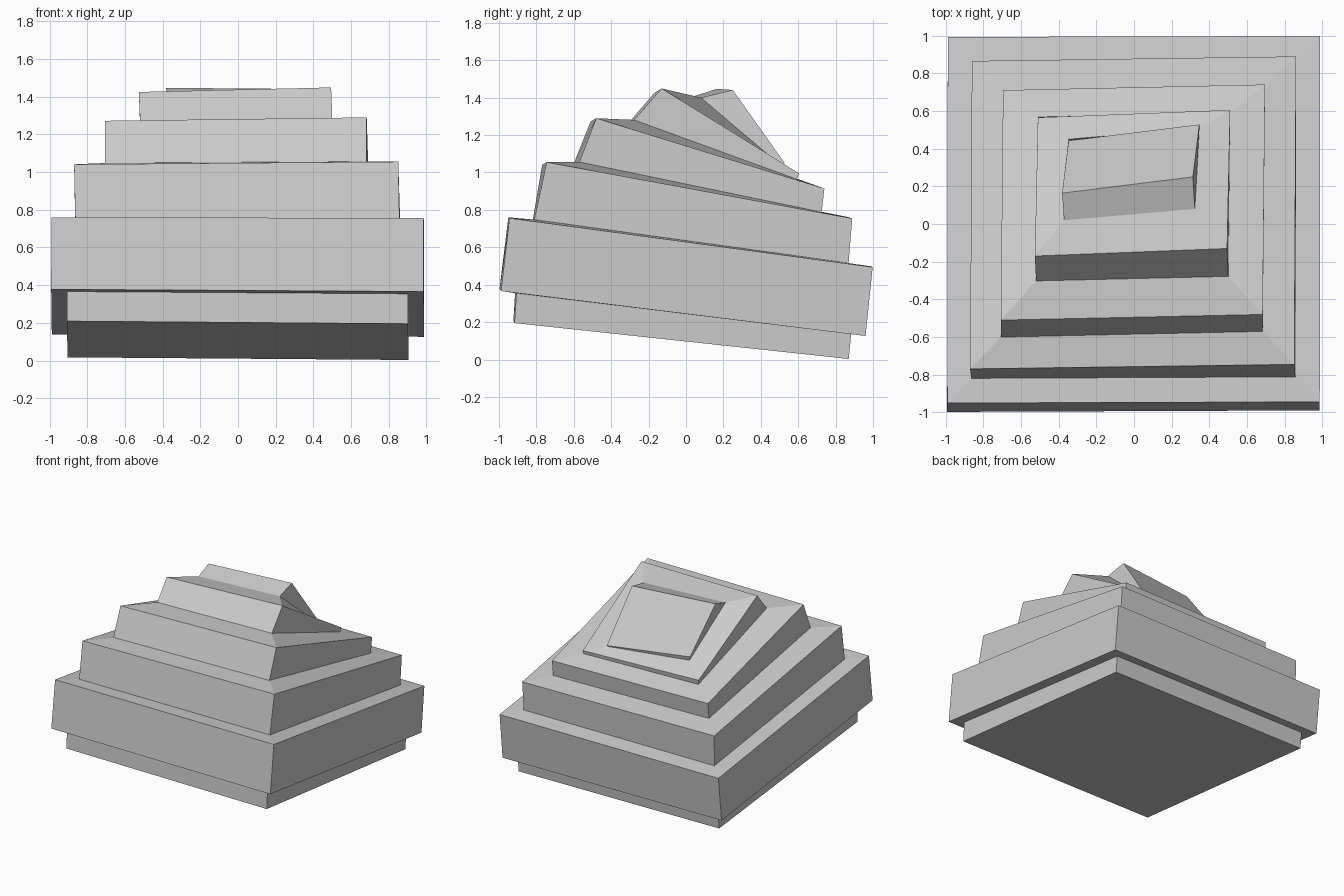
import bpy
import bmesh

# Tilted rings, bottom to top:
# half width, front y, front z, back y, back z, y skew, front z skew, back z skew
RINGS = [
    (0.905, -0.920, 0.202, 0.867, 0.010, 0.003, -0.007, -0.007),  # plinth
    (0.905, -0.910, 0.360, 0.880, 0.142, 0.003, -0.006, -0.006),
    (0.988, -0.993, 0.372, 0.956, 0.132, 0.004, -0.006, -0.006),  # large tier
    (0.988, -0.947, 0.758, 0.995, 0.496, 0.003, -0.002, -0.002),
    (0.860, -0.815, 0.748, 0.865, 0.516, 0.004, 0.000, 0.000),    # second tier
    (0.860, -0.757, 1.048, 0.877, 0.758, 0.012, 0.007, -0.004),
    (0.695, -0.585, 1.052, 0.710, 0.792, 0.015, 0.004, -0.004),   # third tier
    (0.695, -0.495, 1.281, 0.725, 0.919, 0.015, 0.009, -0.005),
    (0.510, -0.290, 1.276, 0.580, 0.970, 0.012, 0.005, -0.006),   # fourth tier
    (0.510, -0.150, 1.437, 0.585, 1.002, 0.020, 0.012, -0.007),
    (0.347, 0.050, 1.400, 0.480, 1.060, 0.030, 0.000, -0.025),    # cap
    (0.347, 0.207, 1.444, 0.485, 1.080, 0.043, -0.003, -0.030),
]


def add_ring(bm, half, fy, fz, by, bz, skew, fdz, bdz):
    shift = -0.8 * skew
    return [bm.verts.new(p) for p in (
        (shift - half, fy - skew, fz - fdz),
        (shift + half, fy + skew, fz + fdz),
        (half, by + skew, bz + bdz),
        (-half, by - skew, bz - bdz))]


# Stepped body: join successive rings, then close bottom and top
bm = bmesh.new()
rings = [add_ring(bm, *r) for r in RINGS]
for low, high in zip(rings, rings[1:]):
    for i in range(4):
        j = (i + 1) % 4
        bm.faces.new((low[i], low[j], high[j], high[i]))
bm.faces.new(rings[0][::-1])
bm.faces.new(rings[-1])
bmesh.ops.recalc_face_normals(bm, faces=bm.faces)

mesh = bpy.data.meshes.new("stepped_pyramid")
bm.to_mesh(mesh)
bm.free()
pyramid = bpy.data.objects.new("stepped_pyramid", mesh)
bpy.context.collection.objects.link(pyramid)
